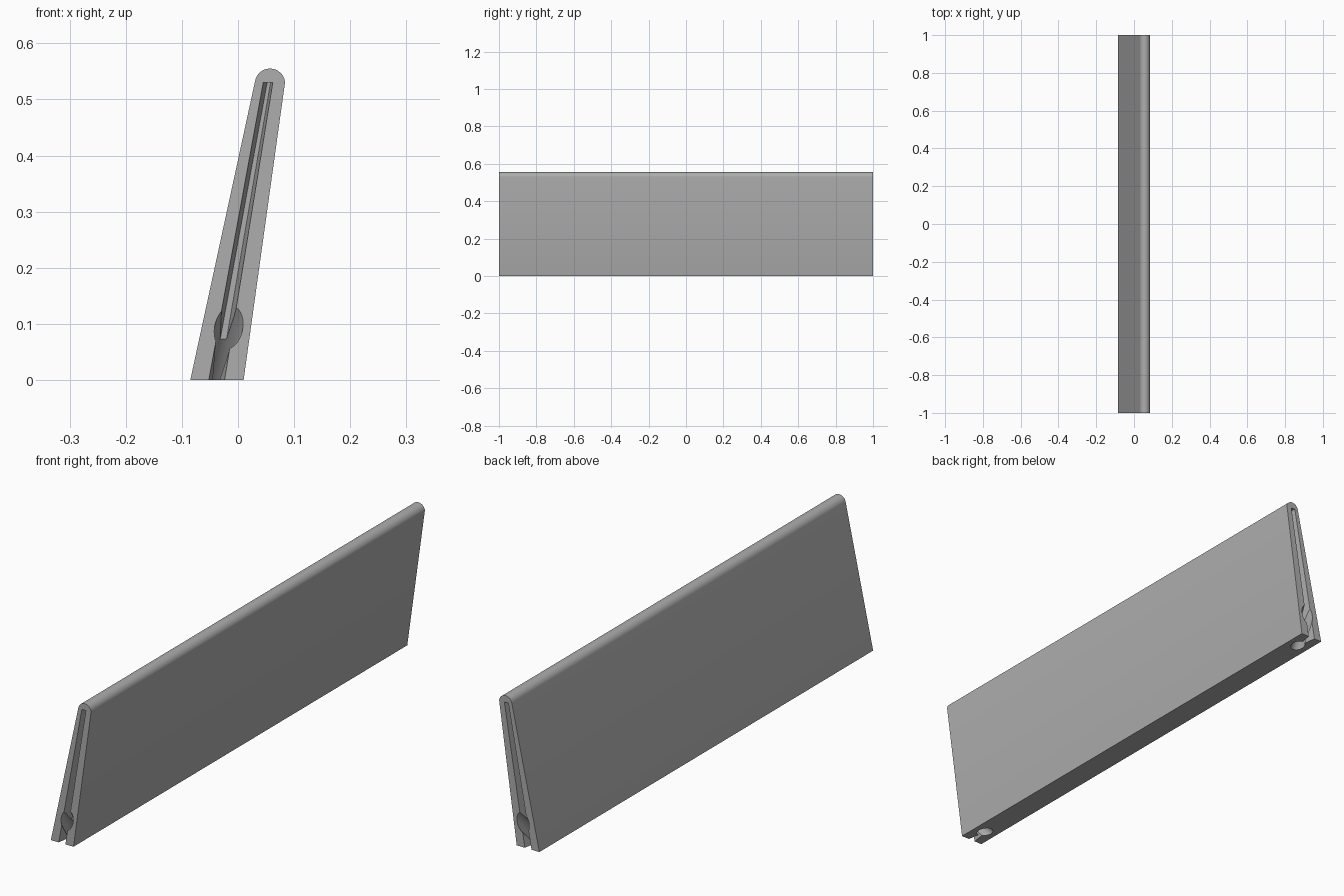
import bpy, bmesh, math
from mathutils import Vector

if "Cube" in bpy.data.objects:
    bpy.data.objects.remove(bpy.data.objects["Cube"], do_unlink=True)

grey = bpy.data.materials.new("plain grey")
grey.use_nodes = True
colour = (0.42, 0.42, 0.42, 1)
grey.diffuse_color = colour
grey.node_tree.nodes["Principled BSDF"].inputs["Base Color"].default_value = colour


def loft(name, ring_a, y_a, ring_b, y_b):
    """Closed solid between two matching x-z outlines."""
    bm = bmesh.new()
    a = [bm.verts.new((x, y_a, z)) for x, z in ring_a]
    b = [bm.verts.new((x, y_b, z)) for x, z in ring_b]
    bm.faces.new(a)
    bm.faces.new(b[::-1])
    for i in range(len(a)):
        j = (i + 1) % len(a)
        bm.faces.new((a[j], a[i], b[i], b[j]))
    bmesh.ops.recalc_face_normals(bm, faces=bm.faces)
    mesh = bpy.data.meshes.new(name)
    bm.to_mesh(mesh)
    bm.free()
    mesh.materials.append(grey)
    ob = bpy.data.objects.new(name, mesh)
    bpy.context.collection.objects.link(ob)
    return ob


def cable_hole(end):
    """Slanted drill running from the end face down to the underside."""
    start = Vector((0.001, end * 1.07, 0.175))
    stop = Vector((-0.052, end * 0.86, -0.07))
    axis = stop - start
    bpy.ops.mesh.primitive_cylinder_add(
        vertices=32, radius=0.025, depth=axis.length, location=(start + stop) / 2,
        rotation=axis.to_track_quat('Z', 'Y').to_euler())
    ob = bpy.context.object
    ob.name = "cable_hole_cutter"
    ob.data.materials.append(grey)
    return ob


def cut(body, cutter):
    cutter.hide_render = True
    mod = body.modifiers.new("cut", 'BOOLEAN')
    mod.operation = 'DIFFERENCE'
    mod.solver = 'EXACT'
    mod.object = cutter
    bpy.context.view_layer.objects.active = body
    bpy.ops.object.modifier_apply(modifier=mod.name)
    bpy.data.objects.remove(cutter, do_unlink=True)


# Leaning wedge panel with a rounded top edge
outline = [(-0.085, 0), (0.01, 0)]
for i in range(25):
    t = math.radians(6 + (168 - 6) * i / 24)
    outline.append((0.057 + 0.027 * math.cos(t), 0.528 + 0.027 * math.sin(t)))
panel = loft("panel", outline, -1, outline, 1)

# Tapered slot and cable hole at each end
mouth = [(-0.052, 0), (-0.024, 0), (0.062, 0.53), (0.045, 0.53)]
floor = [(-0.045, 0), (-0.033, 0), (0.058, 0.53), (0.052, 0.53)]


def below(ring):
    """Run the outline on past the underside so the slot stays open there."""
    (ax, _), (bx, _), c, d = ring
    s = 0.02 / 0.53
    return [(ax - (d[0] - ax) * s, -0.02), (bx - (c[0] - bx) * s, -0.02), c, d]


for end in (-1, 1):
    depth = 0.05
    m, f = below(mouth), below(floor)
    outer = [(p[0] + (p[0] - q[0]) * 0.1, p[1]) for p, q in zip(m, f)]
    cut(panel, loft("slot_cutter", outer, end * (1 + depth * 0.1), f, end * (1 - depth)))
    cut(panel, cable_hole(end))

# Smooth rounded edge, crisp corners
bpy.ops.object.select_all(action='DESELECT')
panel.select_set(True)
bpy.context.view_layer.objects.active = panel
bpy.ops.object.shade_smooth_by_angle(angle=math.radians(30))
